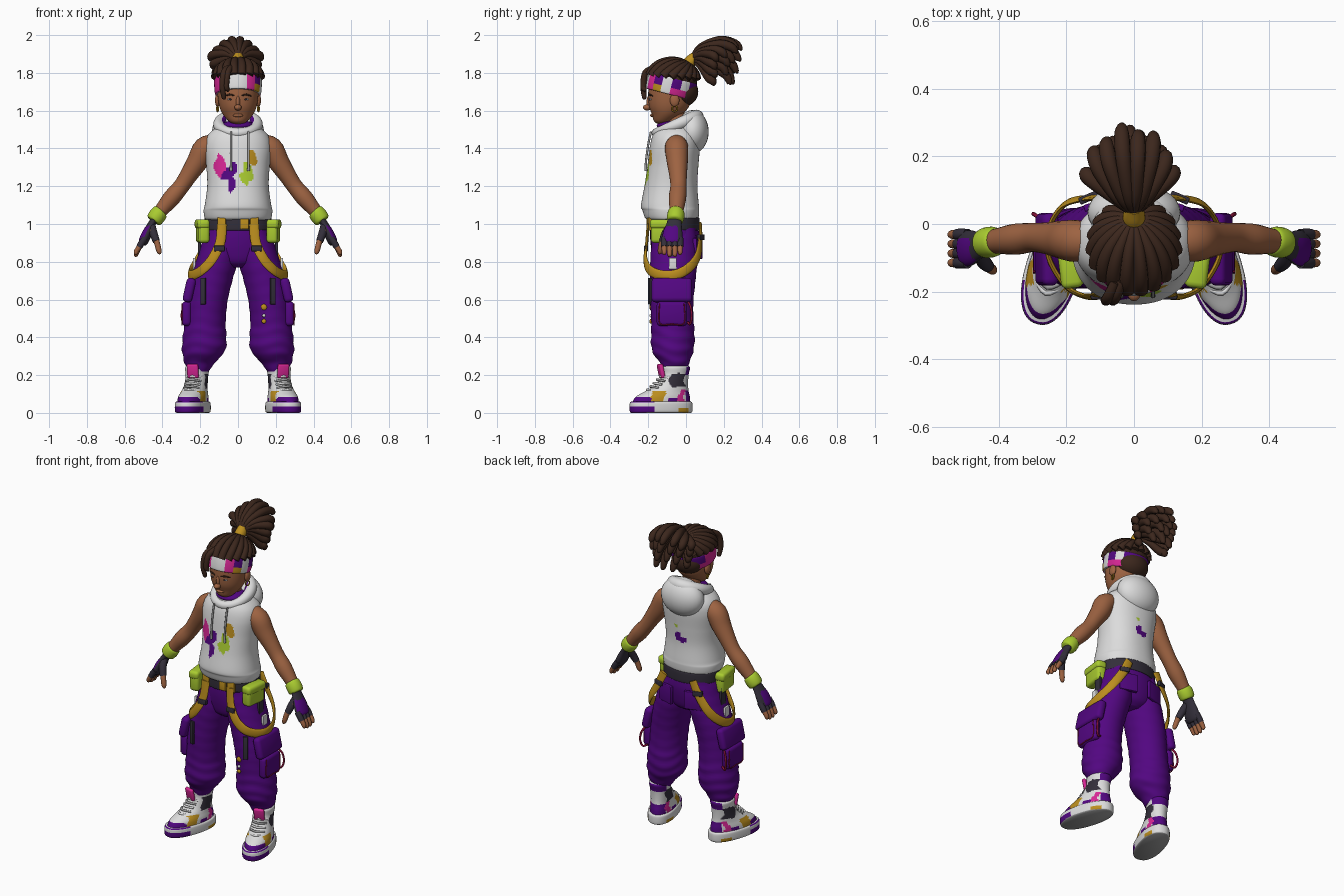
import bpy, bmesh, math
from math import sin, cos, tau
from mathutils import Vector, Matrix, Euler

if "Cube" in bpy.data.objects:
    bpy.data.objects.remove(bpy.data.objects["Cube"])
COLOURS = dict(skin=(.34, .125, .054), hair=(.045, .02, .012), white=(.72, .72, .72), purple=(.085, .002, .22),
               magenta=(.68, .02, .30), lime=(.40, .60, .03), gold=(.50, .27, .013), charcoal=(.033, .028, .042),
               grey=(.34, .34, .34), crimson=(.25, .006, .04))
MATS, made = {}, []
for key, rgb in COLOURS.items():
    m = MATS[key] = bpy.data.materials.new(key)
    m.use_nodes = True
    m.diffuse_color = (*rgb, 1)
    next(n for n in m.node_tree.nodes if n.type == 'BSDF_PRINCIPLED').inputs["Base Color"].default_value = (*rgb, 1)
def add(name, mesh):
    obj = bpy.data.objects.new(name, mesh)
    bpy.context.scene.collection.objects.link(obj)
    made.append(obj)
def finish(name, bm, colour, rule=lambda c, n: None, xf=Matrix()):
    bmesh.ops.recalc_face_normals(bm, faces=bm.faces[:])
    used = [colour]
    for f in bm.faces:
        f.smooth = True
        c = rule(f.calc_center_median(), f.normal) or colour
        used += [c] if c not in used else []
        f.material_index = used.index(c)
    bm.transform(xf)
    mesh = bpy.data.meshes.new(name)
    bm.to_mesh(mesh)
    bm.free()
    for c in used:
        mesh.materials.append(MATS[c])
    mesh.set_sharp_from_angle(angle=math.radians(50))
    add(name, mesh)
def smooth(rows, sub, closed=False):
    n, out = len(rows), []
    for i in range(n if closed else n - 1):
        quad = [rows[(i + k) % n] if closed else rows[min(max(i + k, 0), n - 1)] for k in (-1, 0, 1, 2)]
        for t in (j / sub for j in range(sub)):
            out.append([.5 * (2*q + (r-p)*t + (2*p - 5*q + 4*r - s)*t*t + (3*q - p - 3*r + s)*t**3) for p, q, r, s in zip(*quad)])
    return out if closed else out + [list(rows[-1])]
def loft(name, rings, colour, closed=False, **kw):
    bm = bmesh.new()
    rings = [[bm.verts.new(p) for p in ring] for ring in rings]
    for a, b in zip(rings, rings[1:] + rings[:1] * closed):
        for i in range(len(a)):
            bm.faces.new((a[i-1], a[i], b[i], b[i-1]))
    for cap in [] if closed else [rings[0], rings[-1]]:
        bm.faces.new(cap)
    finish(name, bm, colour, **kw)
# Level rings: z, centre x, centre y, radius x, radius y
def stack(name, rows, colour, n=40, sub=5, power=2, fold=lambda z, a: 1, **kw):
    def bend(v):
        return math.copysign(abs(v) ** (2 / power), v)
    loft(name, [[(cx + rx * bend(cos(a)) * fold(z, a), cy + ry * bend(sin(a)) * fold(z, a), z)
                 for a in (tau * i / n for i in range(n))] for z, cx, cy, rx, ry in smooth(rows, sub)], colour, **kw)
# Tube along x, y, z, radius rows, thinned along the out direction by flat
def tube(name, rows, colour, n=12, sub=4, flat=1, out=lambda p: Vector((.3, -1, .2)), closed=False, **kw):
    rows = smooth(rows, sub, closed)
    pts, rings, last = [Vector(r[:3]) for r in rows], [], len(rows) - 1
    for i, p in enumerate(pts):
        t = pts[(i+1) % len(pts)] - pts[i-1] if closed else pts[min(i+1, last)] - pts[max(i-1, 0)]
        b = t.cross(out(p)).normalized()
        d, r = b.cross(t).normalized() * flat, max(rows[i][3], .001)
        rings.append([p + r * (b * cos(tau*k/n) + d * sin(tau*k/n)) for k in range(n)])
    loft(name, rings, colour, closed, **kw)
def ball(name, centre, radii, colour):
    bm = bmesh.new()
    bmesh.ops.create_uvsphere(bm, u_segments=28, v_segments=18, radius=1)
    finish(name, bm, colour, xf=Matrix.Translation(centre) @ Matrix.Diagonal((*radii, 1)))
def box(name, centre, size, colour, turn=(0, 0, 0), bevel=.2, xf=Matrix()):
    bm = bmesh.new()
    bmesh.ops.create_cube(bm, size=1)
    bm.transform(Matrix.Diagonal((*size, 1)))
    bmesh.ops.bevel(bm, geom=bm.edges[:], offset=min(size) * bevel, segments=3, profile=.5, affect='EDGES')
    finish(name, bm, colour, xf=xf @ Matrix.Translation(centre) @ Euler(turn).to_matrix().to_4x4())

# Sleeveless hoodie with paint splashes
FRONT = [(-.095, 1.31, .03, .055, "magenta"), (-.06, 1.265, .038, .03, "purple"), (-.027, 1.29, .022, .035, "purple"),
         (-.033, 1.21, .018, .045, "purple"), (.05, 1.27, .028, .06, "lime"), (.025, 1.25, .016, .025, "lime"),
         (.075, 1.35, .026, .045, "gold")]
BACK = [(-.01, 1.23, .035, .017, "purple"), (.015, 1.25, .024, .02, "purple"), (.02, 1.31, .013, .013, "lime")]
def splashes(c, n):
    for x, z, rx, rz, colour in (FRONT if n.y < 0 else BACK):
        if ((c.x-x)/rx)**2 + ((c.z-z)/rz)**2 < 1 + .35 * sin(110*c.x + 60*c.z):
            return colour
stack("hoodie", [(1.02, 0, -.07, .16, .12), (1.03, 0, -.075, .176, .14), (1.07, 0, -.08, .182, .15), (1.1, 0, -.085, .176, .153),
                 (1.2, 0, -.08, .163, .14), (1.3, 0, -.07, .167, .135), (1.4, 0, -.06, .177, .133), (1.46, 0, -.055, .165, .125),
                 (1.5, 0, -.055, .13, .105), (1.52, 0, -.055, .09, .08)], "white", n=150, sub=11, power=2.2, rule=splashes)
ball("hood_lining", (0, -.055, 1.52), (.09, .1, .03), "purple")
ball("hood", (0, .034, 1.488), (.138, .086, .115), "white")
tube("hood_collar", [(.1*sin(a), -.05 - .106*cos(a), 1.525 - .043*cos(a), .031 - .006*cos(a)) for a in (tau*i/12 for i in range(12))],
     "white", closed=True, n=24, out=lambda p: Vector((0, 0, 1)), rule=lambda c, n: "purple" if c.x*n.x + (c.y + .05)*n.y < -.04 else None)
for x in (-.037, .056):
    tube("drawstring", [(x, -.185, 1.49, .006), (x, -.2, 1.42, .006), (x, -.212, 1.33, .006), (x, -.212, 1.28, .008)], "grey")

# Head and face
tube("neck", [(0, -.04, 1.46, .06), (0, -.05, 1.53, .053), (0, -.065, 1.61, .053)], "skin", n=24)
stack("head", [(1.53, 0, -.125, .025, .025), (1.545, 0, -.12, .05, .05), (1.58, 0, -.1, .08, .08), (1.62, 0, -.09, .098, .105),
               (1.67, 0, -.085, .107, .115), (1.73, 0, -.08, .11, .118), (1.78, 0, -.075, .105, .115), (1.82, 0, -.07, .08, .09)], "skin")
for name, centre, radii, colour in [
        ("nose", (0, -.206, 1.617), (.019, .022, .016), "skin"), ("nose_bridge", (0, -.195, 1.645), (.011, .014, .035), "skin"),
        ("lips", (0, -.178, 1.575), (.027, .012, .009), "skin"), ("left_eye", (.042, -.187, 1.66), (.014, .007, .005), "white"),
        ("left_iris", (.041, -.192, 1.66), (.007, .004, .005), "charcoal"), ("left_ear", (.108, -.06, 1.655), (.014, .025, .034), "skin")]:
    ball(name, centre, radii, colour)
tube("left_eyebrow", [(.02, -.199, 1.68, .003), (.045, -.194, 1.685, .005), (.07, -.176, 1.678, .003)], "hair", n=8)
tube("left_earring", [(.108 + .004*sin(a), -.06 + .014*sin(a), 1.61 + .015*cos(a), .004) for a in (tau*i/10 for i in range(10))],
     "gold", closed=True, n=8, out=lambda p: Vector((1, 0, 0)))

# Patchwork headband, higher at the front
PATCH = dict(P="purple", M="magenta", W="white", G="gold")
def patches(c, n):
    k = int((math.atan2(c.x, -c.y) / tau + .5) * 16) % 16
    return PATCH[("PPPMMMMWWMPWPWPP" if c.z > -.005 else "PPMMMMMWWMGWMMMP")[k]]
stack("headband", [(-.045, 0, 0, .114, .12), (-.04, 0, 0, .122, .129), (0, 0, 0, .126, .133), (.04, 0, 0, .125, .131),
                   (.045, 0, 0, .115, .12)], "purple", n=64, rule=patches,
      xf=Matrix.Translation((0, -.078, 1.73)) @ Matrix.Rotation(-.25, 4, 'X'))

# Locks swept back over the crown to the tie
ball("hair_cap", (0, -.07, 1.76), (.125, .13, .1), "hair")
ball("hair_nape", (0, -.02, 1.70), (.1, .085, .08), "hair")
crown, size, knot = Vector((0, -.07, 1.765)), Vector((.122, .128, .105)), Vector((0, .63, .78)).normalized()
for a in (tau * (i + .5) / 19 for i in range(19)):
    start = Vector((sin(a), -cos(a), .12 + .12*cos(a))).normalized()
    tube("scalp_lock", [(*(crown + size * start.slerp(knot, t / 5)), .024 - .002*t) for t in range(6)], "hair", n=10, out=lambda p: p - crown)
for x, low in ((-.075, 1.66), (-.055, 1.7)):
    tube("loose_lock", [(x + .02, -.17, 1.83, .014), (x, -.215, 1.8, .017), (x - .008, -.226, 1.73, .016),
                        (x, -.22, low + .01, .012), (x, -.218, low, .003)], "hair")

# Ponytail fanning out behind the tie
tube("hair_tie", [(0, 0, 1.835, .03), (0, .018, 1.855, .033), (0, .036, 1.873, .031), (0, .05, 1.89, .026)], "gold", n=20)
for layer, i in ((layer, i) for layer in range(4) for i in range(8 - layer)):
    a = (i / (7 - layer) - .5) * 2.5
    x, reach = .135 * sin(a) * (1 - .09*layer) - .012, (.17 + .02*(i % 2)) * cos(a) * (1 - .05*layer)
    apex, end = 1.975 - .042*layer - .085*sin(a)**2, 1.92 - .06*layer + (.02*layer - .07)*sin(a)**2
    tube("pony_lock", [(0, .03, 1.87, .012), (x*.4, .075, (1.9 + apex)/2, .018), (x*.85, .1 + reach*.45, apex, .023),
                       (x, .1 + reach*.85, (apex + end)/2 + .01, .023), (x, .1 + reach, end + .01, .015),
                       (x, .1 + reach, end, .003)], "hair", n=10, out=lambda p: Vector((1, .2, .1)))

# Arms, wristbands, fingerless gloves
tube("left_arm", [(.12, -.05, 1.42, .055), (.175, -.05, 1.4, .062), (.215, -.046, 1.33, .056), (.26, -.042, 1.26, .047),
                  (.3, -.04, 1.2, .043), (.35, -.045, 1.14, .046), (.4, -.05, 1.08, .038), (.44, -.055, 1.03, .032)], "skin", n=24)
tube("left_wristband", [(.407, -.051, 1.07, .036), (.413, -.052, 1.063, .043), (.428, -.054, 1.043, .046),
                        (.443, -.057, 1.022, .043), (.448, -.058, 1.015, .035)], "lime", n=24)
tube("left_glove", [(.44, -.058, 1.03, .036), (.462, -.064, .99, .042), (.482, -.07, .95, .052), (.5, -.073, .91, .052),
                    (.508, -.074, .895, .04)], "charcoal", n=32, sub=6, flat=.5, out=lambda p: Vector((1, 0, .5)),
     rule=lambda c, n: "purple" if n.x > .25 and .905 < c.z < .99 and c.y < -.045 else None)
for i in range(4):
    y, drop = -.115 + .028*i, .01 * (i in (0, 3))
    tube("left_finger", [(.495, y, .92, .015), (.522, y, .88, .0145), (.538, y, .845 + drop, .013), (.541, y, .832 + drop, .01),
                         (.542, y, .826 + drop, .003)], "skin")
    tube("left_finger_sleeve", [(.492, y, .925, .017), (.51, y, .9, .0175), (.523, y, .878, .017)], "charcoal")
tube("left_thumb", [(.455, -.1, .965, .02), (.432, -.125, .91, .016), (.42, -.135, .865, .015), (.415, -.138, .846, .01),
                    (.414, -.138, .84, .003)], "skin")
tube("left_thumb_sleeve", [(.458, -.08, .99, .022), (.447, -.108, .95, .022), (.432, -.125, .908, .019)], "charcoal")

# Baggy trousers, gathered at the ankle
stack("left_leg", [(.22, .207, -.06, .05, .06), (.26, .203, -.06, .078, .075), (.29, .195, -.065, .094, .092),
                   (.325, .183, -.07, .113, .108), (.37, .178, -.07, .117, .115), (.44, .176, -.07, .112, .114),
                   (.5, .172, -.073, .107, .112), (.6, .162, -.075, .108, .115), (.7, .142, -.07, .112, .12),
                   (.8, .113, -.065, .11, .125), (.9, .092, -.062, .1, .12), (.98, .085, -.06, .08, .11)], "purple", n=48,
      fold=lambda z, a: 1 + (.022 if z < .46 else .01) * sin(95*z + 2.5*sin(a) + cos(3*a)))
stack("trouser_seat", [(.77, 0, -.06, .06, .07), (.8, 0, -.06, .14, .105), (.86, 0, -.06, .188, .122),
                       (.93, 0, -.06, .187, .13), (1.0, 0, -.063, .165, .125)], "purple")
tube("left_cord", [(.27, .01, .59, .006), (.29, .025, .56, .006), (.298, .03, .51, .006), (.285, .022, .47, .006),
                   (.26, .01, .48, .006)], "crimson", n=8)
tube("left_stitching", [(.296, y, z, .003) for y, z in ((-.14, .58), (-.14, .475), (-.075, .47), (-.01, .475), (-.01, .58))], "crimson",
     n=8, out=lambda p: Vector((1, 0, 0)))
for z, r, colour in ((.56, .016, "gold"), (.515, .009, "white"), (.485, .012, "gold")):
    ball("paint_spot", (.137, -.186, z), (r, .008, r), colour)

# Belt, hanging straps, pockets and pouches
stack("belt", [(.968, 0, -.065, .168, .13), (.972, 0, -.065, .177, .137), (1.028, 0, -.065, .177, .137),
               (1.032, 0, -.065, .168, .13)], "charcoal")
tube("left_strap", [(.085, -.2, 1.0, .026), (.095, -.208, .9, .026), (.14, -.215, .81, .026), (.2, -.185, .75, .026),
                    (.252, -.1, .727, .026), (.25, -.01, .75, .026), (.205, .058, .82, .026), (.14, .076, .92, .026),
                    (.1, .076, 1.0, .026)], "gold", flat=.3, sub=6, out=lambda p: Vector((p.x - .09, p.y + .07, 0)))
for name, centre, dims, colour, turn, bevel in [
        ("left_back_pocket", (.095, .062, .87), (.11, .02, .11), "purple", (0, 0, -.3), .2),
        ("left_cargo_pocket", (.272, -.075, .525), (.05, .16, .13), "purple", (0, 0, 0), .4),
        ("left_cargo_flap", (.258, -.075, .65), (.05, .215, .13), "purple", (0, -.22, 0), .4),
        ("left_belt_clip", (.085, -.19, 1.0), (.045, .025, .07), "gold", (0, 0, .25), .2),
        ("buckle", (.035, -.2, 1.0), (.045, .02, .055), "gold", (0, 0, 0), .2),
        ("left_pouch", (.187, -.115, .96), (.06, .14, .12), "lime", (0, 0, -.12), .3),
        ("left_pouch_flap", (.19, -.115, 1.0), (.066, .15, .05), "lime", (0, 0, -.12), .35),
        ("left_strap_slider", (.099, -.212, .87), (.058, .022, .03), "charcoal", (0, 0, 0), .2),
        ("left_back_slider", (.135, .078, .93), (.058, .022, .03), "charcoal", (0, 0, -.4), .2),
        ("left_hanging_strap", (.185, -.19, .645), (.028, .014, .14), "charcoal", (0, 0, .3), .2),
        ("left_hip_strap", (.205, -.07, .87), (.016, .045, .14), "charcoal", (0, 0, 0), .2),
        ("left_hip_tag", (.232, -.07, .79), (.015, .04, .06), "white", (0, 0, 0), .2)]:
    box(name, centre, dims, colour, turn, bevel)

# High-top shoes, built straight and turned outward
place = Matrix.Translation((.2, 0, 0)) @ Matrix.Rotation(.29, 4, 'Z')
def sole_paint(c, n):
    if n.z < -.6:
        return "grey"
    return "purple" if c.y < -.2 and (c.z < .035 or n.z > .3) else "gold" if -.07 < c.y < 0 and c.z < .025 else None
def upper_paint(c, n):
    wave, side = .01 * sin(70*c.z + 40*c.x), abs(n.x) > .4
    if c.z < .085 and c.y < -.22 + wave:
        return "purple"
    if c.z < .115 and abs(c.x) > .03 and -.2 < c.y + wave < -.135:
        return "gold"
    if side and .13 < c.z + wave < .2 and -.1 < c.y + wave < -.02:
        return "charcoal"
    if side and c.z < .125 and -.055 < c.y + wave < -.02:
        return "magenta"
    return "purple" if (c.z < .08 and -.11 < c.y + wave < -.06) or (n.y > .5 and not .12 < c.z < .2) else None
stack("left_sole", [(0, 0, -.138, .071, .163), (.01, 0, -.138, .08, .17), (.05, 0, -.138, .08, .17), (.06, 0, -.138, .073, .163)],
      "white", n=64, power=2.3, rule=sole_paint, xf=place)
stack("left_shoe", [(.05, 0, -.137, .073, .16), (.085, 0, -.128, .071, .148), (.115, 0, -.105, .064, .118), (.15, 0, -.078, .059, .088),
                    (.2, 0, -.06, .059, .072), (.24, 0, -.055, .063, .075), (.25, 0, -.055, .05, .062)],
      "white", n=72, sub=7, rule=upper_paint, xf=place)
box("left_tongue", (0, -.138, .222), (.062, .022, .075), "magenta", turn=(.2, 0, 0), bevel=.4, xf=place)
for y, z, colour in ((-.212 + .018*i, .122 + .018*i, "grey" if i % 2 else "white") for i in range(5)):
    tube("left_lace", [(-.042, y + .03, z - .008, .006), (0, y - .002, z, .007), (.042, y + .03, z - .008, .006)], colour, n=8, xf=place)

# Mirror every left part to the right
for obj in [o for o in made if o.name.startswith("left_")]:
    mesh = obj.data.copy()
    mesh.transform(Matrix.Scale(-1, 4, (1, 0, 0)))
    mesh.flip_normals()
    add(obj.name.replace("left_", "right_"), mesh)
